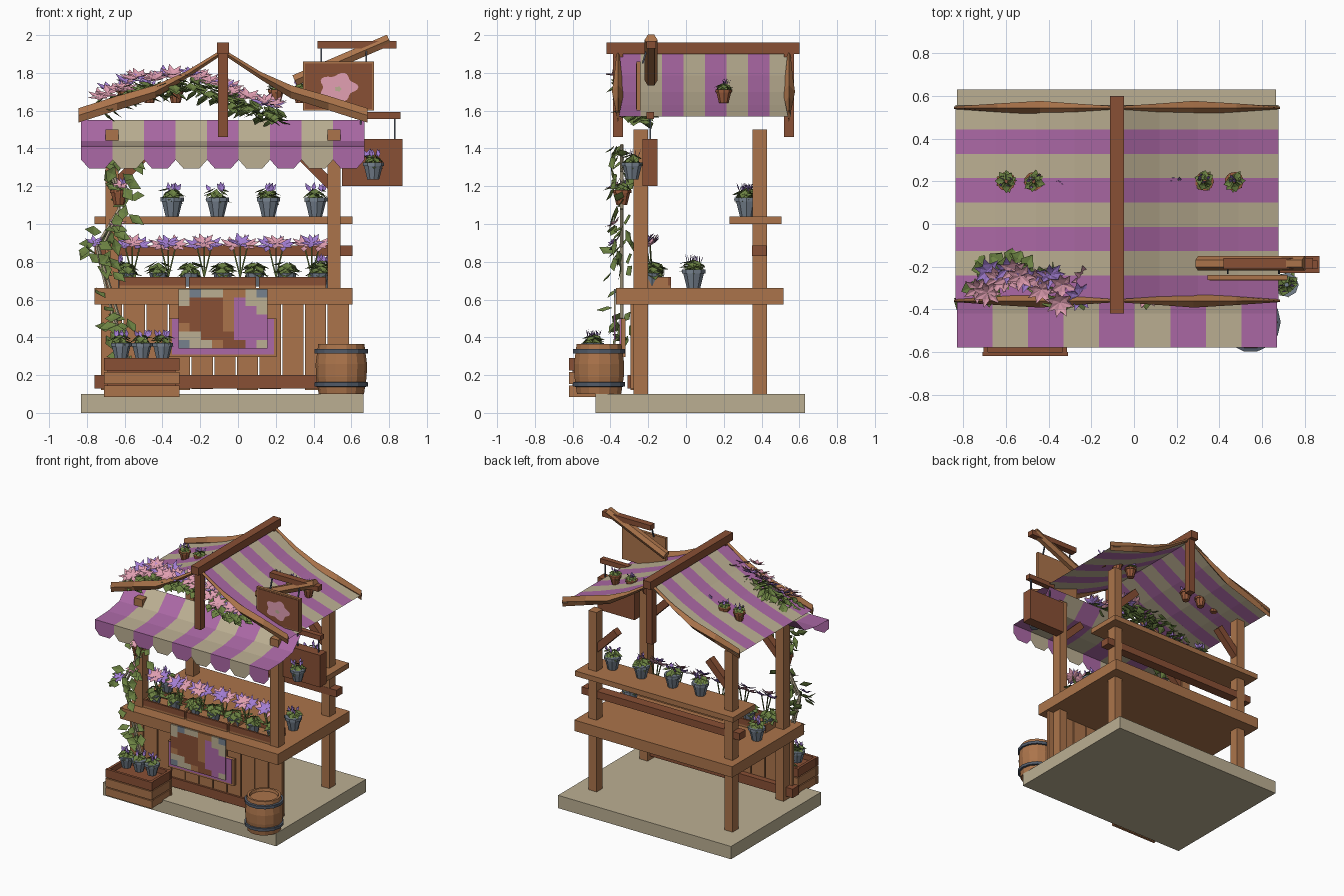
import bpy, bmesh, math, random
from mathutils import Vector as V

if "Cube" in bpy.data.objects:
    bpy.data.objects.remove(bpy.data.objects["Cube"])
random.seed(4)
rnd = random.uniform

# Palette
COLOURS = {
    "wood": (.41, .175, .07), "dark_wood": (.25, .08, .035), "canvas": (.50, .43, .29),
    "purple": (.41, .14, .38), "leaf": (.15, .225, .055), "blue_grey": (.18, .22, .27),
    "pink": (.76, .35, .45), "violet": (.37, .21, .66), "hoop": (.085, .105, .14),
    "terracotta": (.32, .105, .045)}
MATS = {}
for key, rgb in COLOURS.items():
    m = bpy.data.materials.new(key)
    m.use_nodes = True
    m.diffuse_color = (*rgb, 1)
    m.node_tree.nodes["Principled BSDF"].inputs["Base Color"].default_value = (*rgb, 1)
    MATS[key] = m


class Part:
    """Collects coloured faces and becomes one named object."""
    def __init__(self, name):
        self.name, self.bm, self.used = name, bmesh.new(), []

    def face(self, pts, mat):
        if mat not in self.used:
            self.used.append(mat)
        f = self.bm.faces.new([self.bm.verts.new(p) for p in pts])
        f.material_index = self.used.index(mat)

    def loft(self, rings, mat):
        n = len(rings[0])
        for a, b in zip(rings, rings[1:]):
            for i in range(n):
                j = (i + 1) % n
                self.face([a[i], a[j], b[j], b[i]], mat)
        self.face(rings[0][::-1], mat)
        self.face(rings[-1], mat)

    def box(self, x0, x1, y0, y1, z0, z1, mat):
        self.loft([[(x0, y0, z), (x1, y0, z), (x1, y1, z), (x0, y1, z)] for z in (z0, z1)], mat)

    def beam(self, a, b, r, mat, sides=4):
        a, b = V(a), V(b)
        d = (b - a).normalized()
        u = d.cross(V((0, 1, 0)) if abs(d.y) < .9 else V((0, 0, 1))).normalized()
        w = d.cross(u)
        angles = [math.tau * (i + .5) / sides for i in range(sides)]
        self.loft([[p + (u * math.cos(t) + w * math.sin(t)) * r for t in angles] for p in (a, b)], mat)

    def lathe(self, x, y, profile, mat, sides=9):
        angles = [math.tau * i / sides for i in range(sides)]
        self.loft([[(x + r * math.cos(t), y + r * math.sin(t), z) for t in angles]
                   for r, z in profile], mat)

    def leaf(self, base, d, length, width, mat, up=(0, 0, 1)):
        """Folded leaf whose upper side turns towards up."""
        base, d = V(base), V(d).normalized()
        side = d.cross(V(up))
        side = side.normalized() if side.length > .05 else V((1, 0, 0))
        mid, tip = base + d * length * .45, base + d * length
        rib = mid + d.cross(side) * width * .25
        for s in (1, -1):
            for tri in ([base, mid + side * width * s, rib], [rib, mid + side * width * s, tip]):
                self.face(tri[::s], mat)

    def clump(self, c, size, count):
        """Dome of broad leaves drooping outwards."""
        for i in range(count):
            t = i * 2.4 + rnd(-.3, .3)
            out = V((math.cos(t), math.sin(t), 0))
            lift = size * (.35 + .65 * i / count)
            self.leaf(V(c) + V((0, 0, lift)) + out * size * .12, out + V((0, 0, rnd(-1, -.2))),
                      size * rnd(.75, 1), size * .36, "leaf", out + V((0, 0, 1)))

    def star(self, c, size, mat, axis=(0, -.55, .83)):
        axis = V(axis).normalized()
        u = V((1, 0, 0))
        w = axis.cross(u)
        for i in range(7):
            t = math.tau * i / 7 + rnd(-.2, .2)
            self.leaf(c, u * math.cos(t) + w * math.sin(t) + axis * rnd(.1, .5),
                      size, size * .24, mat, axis)

    def pot(self, x, y, z, s=1, mat="blue_grey"):
        self.lathe(x, y, [(.034 * s, z), (.053 * s, z + .075 * s), (.06 * s, z + .075 * s),
                          (.06 * s, z + .095 * s)], mat)
        self.clump((x, y, z + .075 * s), .072 * s, 18)
        for i in range(6):
            self.leaf((x + rnd(-.035, .035) * s, y + rnd(-.035, .035) * s, z + .125 * s),
                      (rnd(-.7, .7), rnd(-.4, .7), 1), .05 * s, .012 * s, "violet", (0, -1, .5))

    def done(self):
        bmesh.ops.remove_doubles(self.bm, verts=self.bm.verts, dist=.0001)
        me = bpy.data.meshes.new(self.name)
        self.bm.to_mesh(me)
        self.bm.free()
        for k in self.used:
            me.materials.append(MATS[k])
        bpy.context.collection.objects.link(bpy.data.objects.new(self.name, me))


def single(name, *args):
    p = Part(name)
    p.box(*args)
    p.done()


# Base, counter, shelves and rails
single("base_slab", -.83, .665, -.48, .63, 0, .1, "canvas")
single("counter", -.76, .605, -.37, .515, .575, .66, "wood")
single("back_shelf", -.76, .605, .23, .505, 1, 1.04, "wood")
single("back_rail", -.76, .605, .35, .425, .83, .885, "dark_wood")
single("front_rail", -.76, .5, -.31, -.23, .13, .2, "dark_wood")

# Corner posts with braces
posts = Part("corner_posts")
braces = Part("post_braces")
for x, s in ((-.667, 1), (.508, -1)):
    for y in (-.24, .39):
        posts.box(x - .035, x + .035, y - .038, y + .038, .1, 1.5, "wood")
        braces.beam((x, y, 1.19), (x + .19 * s, y, 1.38), .038, "dark_wood")
posts.done()
braces.done()

# Front planks under the counter
planks = Part("front_planks")
for i in range(11):
    x = -.725 + i * .12
    planks.box(x, x + .112, -.295, -.275, .12 + .006 * (i % 3), .575, "wood")
planks.done()

# Ridge, king posts and bent rafters
single("ridge_beam", -.112, -.048, -.42, .6, 1.9, 1.96, "dark_wood")
kings = Part("king_posts")
rafters = Part("bent_rafters")
for y in (-.36, .545):
    kings.box(-.107, -.053, y - .027, y + .027, 1.46, 1.92, "dark_wood")
    for s in (-1, 1):
        rings = []
        for d, z, w, h in ((.02, 1.9, .008, .015), (.2, 1.785, .02, .02), (.36, 1.70, .032, .035),
                           (.56, 1.64, .02, .038), (.765, 1.575, .006, .038)):
            x = -.08 + s * d
            rings.append([(x, y - w, z), (x, y, z - h), (x, y + w, z), (x, y, z + h)][::s])
        rafters.loft(rings, "wood")
kings.done()
rafters.done()

# Striped roof cloth
roof = Part("roof_cloth")
SAG = [(0, 1.9), (.2, 1.785), (.38, 1.7), (.57, 1.63), (.757, 1.57)]
for i in range(8):
    y0, y1 = -.355 + i * .114, -.241 + i * .114
    for s in (-1, 1):
        for (a, za), (b, zb) in zip(SAG, SAG[1:]):
            xa, xb = -.08 + s * a, -.08 + s * b
            roof.face([(xa, y0, za), (xb, y0, zb), (xb, y1, zb), (xa, y1, za)][::s],
                      "canvas" if i % 2 else "purple")
roof.done()

# Striped awning with cut valance
awning = Part("front_awning")
DRAPE = [(-.17, 1.55), (-.28, 1.44), (-.42, 1.415), (-.58, 1.41)]
for i in range(9):
    x0 = -.83 + i / 6
    x1, mat = x0 + 1 / 6, "canvas" if i % 2 else "purple"
    for (ya, za), (yb, zb) in zip(DRAPE, DRAPE[1:]):
        awning.face([(x0, ya, za), (x0, yb, zb), (x1, yb, zb), (x1, ya, za)], mat)
    awning.face([(x, -.58, z) for x, z in ((x0, 1.41), (x0, 1.34), (x0 + .04, 1.295),
                                          (x1 - .04, 1.295), (x1, 1.34), (x1, 1.41))], mat)
awning.done()

# Sign bracket and two signs
bracket = Part("sign_bracket")
bracket.beam((.3, -.185, 1.76), (.8, -.185, 1.975), .034, "wood", 6)
bracket.box(.42, .84, -.21, -.16, 1.93, 1.97, "dark_wood")
bracket.box(.62, .86, -.21, -.17, 1.555, 1.592, "dark_wood")
for x in (.65, .83):
    bracket.beam((x, -.19, 1.44), (x, -.19, 1.57), .006, "hoop")
for x in (.44, .68):
    bracket.beam((x, -.23, 1.85), (x, -.2, 1.95), .006, "hoop")
bracket.done()
sign = Part("flower_sign")
sign.box(.345, .72, -.262, -.24, 1.6, 1.86, "wood")
sign.box(.355, .71, -.266, -.26, 1.61, 1.85, "dark_wood")
ring = [(math.tau * i / 40, .085 + .013 * math.cos(math.tau * i / 8)) for i in range(40)]
sign.face([(.53 + r * math.cos(t) * 1.1, -.269, 1.725 + r * math.sin(t) * .8) for t, r in ring], "pink")
sign.face([(.53 + r * .2 * math.cos(t), -.271, 1.715 + r * .15 * math.sin(t)) for t, r in ring], "canvas")
sign.done()
single("hanging_sign", .55, .87, -.23, -.15, 1.2, 1.45, "dark_wood")

# Framed purple board and patchwork banner
board = Part("purple_board")
board.box(-.365, .205, -.345, -.32, .295, .5, "wood")
board.box(-.35, .19, -.351, -.344, .31, .5, "purple")
board.done()
banner = Part("patchwork_banner")
KEY = dict(W="wood", D="dark_wood", C="canvas", P="purple", B="blue_grey")
for r, row in enumerate(("CBCCWWCB", "CDDDWPCC", "DDDDWPPC", "DDDDWPPP", "WDDDWPPP", "CCDDDPPP", "BCCWDDPC")):
    for c, k in enumerate(row):
        x, z = -.315 + c * .059, .655 - r * .045
        banner.box(x, x + .059, -.381, -.373, z - .045, z, KEY[k])
banner.done()

# Barrel
barrel = Part("barrel")
barrel.lathe(.547, -.46, [(.12, .1), (.134, .19), (.136, .26), (.122, .365), (.105, .365), (.1, .345)], "wood", 14)
for z in (.15, .325):
    barrel.lathe(.547, -.46, [(.128, z - .012), (.141, z - .01), (.141, z + .012), (.128, z + .014)], "hoop", 14)
barrel.done()

# Slatted planter crate with pots
crate = Part("planter_crate")
for z, h, mat in ((.085, .06, "wood"), (.152, .065, "wood"), (.224, .066, "dark_wood")):
    for y in (-.62, -.39):
        crate.box(-.71, -.31, y, y + .02, z, z + h, mat)
    for x in (-.705, -.335):
        crate.box(x, x + .02, -.6, -.39, z, z + h, mat)
crate.box(-.69, -.33, -.6, -.39, .1, .25, "dark_wood")
crate.done()
for name, spots, size in (
        ("crate_pots", [(x, -.49, .28) for x in (-.62, -.51, -.4)], .95),
        ("shelf_pots", [(x, .32, 1.04) for x in (-.35, -.11, .16, .41)], 1.05),
        ("counter_pots", [(.45, .04, .66), (-.64, .04, .66)], 1.05),
        ("sign_pot", [(.715, -.285, 1.235)], .95),
        ("hanging_pots", [(x, .2, 1.64) for x in (-.6, -.47, -.33, .2, .33, .47)], .75),
        ("vine_pot", [(-.63, -.34, 1.1)], .85)):
    part = Part(name)
    for spot in spots:
        part.pot(*spot, size, "terracotta" if name in ("hanging_pots", "vine_pot") else "blue_grey")
    part.done()

# Flower boxes on the counter
boxes = Part("counter_flower_boxes")
blooms = Part("counter_flowers")
for x in (-.63, -.26, .11):
    boxes.box(x, x + .355, -.27, -.08, .66, .675, "wood")
    for y in (-.27, -.095):
        boxes.box(x, x + .355, y, y + .015, .675, .72, "dark_wood")
    for e in (x, x + .34):
        boxes.box(e, e + .015, -.255, -.095, .675, .72, "wood")
for i in range(7):
    x = -.59 + i * .17
    blooms.lathe(x, -.18, [(.035, .67), (.05, .74)], "blue_grey", 8)
    blooms.clump((x, -.18, .72), .085, 18)
for i in range(6):
    x = -.56 + i * .19
    for k, mat in enumerate(("pink", "violet", "pink") if i % 2 else ("violet", "pink", "violet")):
        top = V((x + (k - 1) * .04, -.19 - (k % 2) * .025, .885 + .012 * (k % 2)))
        blooms.beam((x, -.18, .72), top, .005, "leaf", 3)
        blooms.star(top, .075, mat)
boxes.done()
blooms.done()

# Climbing vine on the front post
vine = Part("climbing_vine")
PATH = [(-.6, .25), (-.66, .5), (-.75, .88), (-.63, 1.08), (-.67, 1.28), (-.56, 1.42)]
for (xa, za), (xb, zb) in zip(PATH, PATH[1:]):
    for off in (0, .03):
        vine.beam((xa + off, -.34, za), (xb + off * .3, -.34, zb), .009, "canvas", 5)
    for i in range(13):
        t = rnd(0, 1)
        p = (xa + (xb - xa) * t + rnd(-.07, .08), -.35 + rnd(-.05, .06), za + (zb - za) * t)
        vine.leaf(p, (rnd(-1, 1), rnd(-.5, .2), rnd(-.8, .3)), .1, .032, "leaf", (rnd(-.6, .8), -1, .7))
for x, z in ((-.76, .9), (-.62, 1.2), (-.64, 1.0)):
    vine.star((x, -.38, z), .055, "pink" if z > .95 else "violet")
vine.done()

# Flower garland running over and under the roof
garland = Part("roof_garland")
TRAIL = [V(p) for p in ((-.72, -.26, 1.65), (-.56, -.17, 1.74), (-.36, -.28, 1.78),
                        (-.14, -.26, 1.73), (.04, -.25, 1.66), (.22, -.2, 1.57))]
for a, b in zip(TRAIL, TRAIL[1:]):
    for i in range(6):
        p = a.lerp(b, i / 6) + V((rnd(-.03, .03), rnd(-.07, .07), rnd(-.02, .02)))
        garland.clump(p - V((0, 0, .085)), .1, 6)
        garland.star(p + V((0, -.02, .02)), .075, "violet" if i % 3 == 2 else "pink", (0, -.4, .9))
garland.done()
